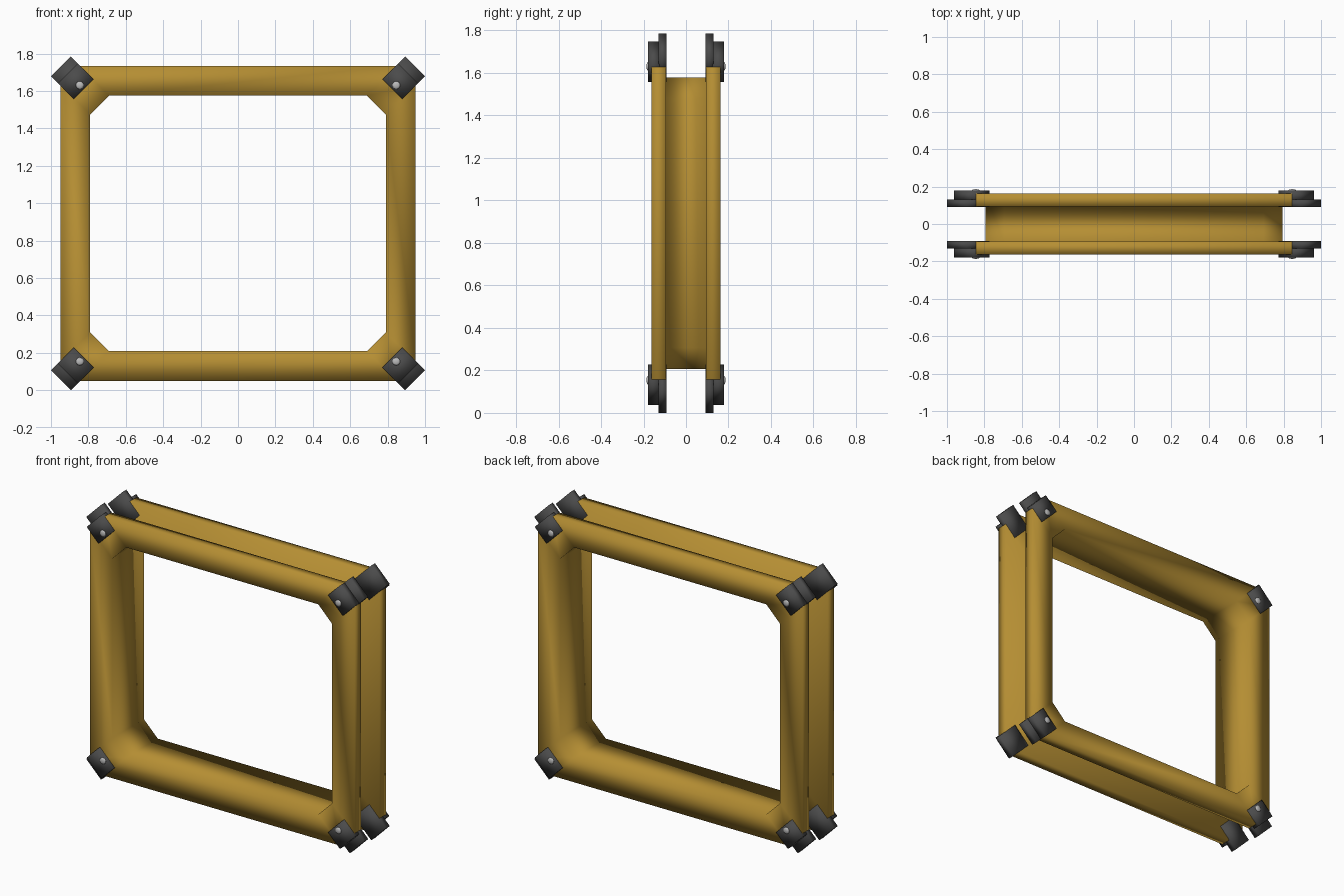
import bpy, bmesh
from math import pi, sqrt
from mathutils import Matrix, Vector

cube = bpy.data.objects.get("Cube")
if cube:
    bpy.data.objects.remove(cube, do_unlink=True)


def material(name, rgb, roughness):
    m = bpy.data.materials.new(name)
    m.use_nodes = True
    m.diffuse_color = (*rgb, 1)
    shader = m.node_tree.nodes["Principled BSDF"]
    shader.inputs["Base Color"].default_value = (*rgb, 1)
    shader.inputs["Roughness"].default_value = roughness
    return m


gold = material("ochre paint", (0.46, 0.27, 0.033), 0.6)
dark = material("dark grey", (0.07, 0.07, 0.07), 0.6)
steel = material("light steel", (0.5, 0.5, 0.5), 0.5)


def finish(bm, name, mat):
    bmesh.ops.recalc_face_normals(bm, faces=bm.faces)
    for f in bm.faces:
        f.smooth = True
    mesh = bpy.data.meshes.new(name)
    bm.to_mesh(mesh)
    bm.free()
    mesh.materials.append(mat)
    ob = bpy.data.objects.new(name, mesh)
    bpy.context.collection.objects.link(ob)
    return ob


MID = 0.8925              # height of the frame's centre
HALF_X, HALF_Z = 0.95, 0.8425
DEPTH, GAP = 0.162, 0.094  # outer and inner faces of the flanges
BAR, CUT = 0.16, 0.10      # bar width and corner chamfer


def octagon(out):
    """Chamfered rectangle; out = 0 at the opening, 1 at the outer rim."""
    x = HALF_X - BAR * (1 - out)
    z = HALF_Z - BAR * (1 - out)
    quarter = [(x, z - CUT), (x - CUT, z)]
    pts = quarter + [(-a, b) for a, b in reversed(quarter)]
    return pts + [(-a, -b) for a, b in pts]


# Frame: a channel section swept round a chamfered rectangle
FLOOR = 0.02
section = [(1, -DEPTH), (0, -DEPTH), (0, DEPTH), (1, DEPTH),
           (1, GAP), (FLOOR, GAP), (FLOOR, -GAP), (1, -GAP)]
bm = bmesh.new()
rings = [[bm.verts.new((x, y, z + MID)) for x, z in octagon(out)] for out, y in section]
for i, ring in enumerate(rings):
    after = rings[(i + 1) % len(rings)]
    for j in range(8):
        k = (j + 1) % 8
        bm.faces.new((ring[j], ring[k], after[k], after[j]))
finish(bm, "channel_frame", gold)


def block(name, corner, inward, along, y_side, r, y, half, mat):
    """Box set diagonally at a corner: r runs towards the frame's centre."""
    bm = bmesh.new()
    bmesh.ops.create_cube(bm, size=1)
    for v in bm.verts:
        c = v.co.copy()
        v.co = (corner + inward * (sum(r) / 2 + c.x * (r[1] - r[0]))
                + along * (c.z * half * 2))
        v.co.y = y_side * (sum(y) / 2 + c.y * (y[1] - y[0]))
    return finish(bm, name, mat)


# Corner clips: a tab through the flange, a cap over it, and a rivet
for sx, h in ((-1, "right"), (1, "left")):
    for sz, v in ((-1, "lower"), (1, "upper")):
        corner = Vector((sx * HALF_X, 0, MID + sz * HALF_Z))
        inward = Vector((-sx, 0, -sz)) / sqrt(2)
        along = Vector((sx, 0, -sz)) / sqrt(2)
        for sy, d in ((-1, "front"), (1, "back")):
            tag = f"{d}_{v}_{h}"
            block("clip_tab_" + tag, corner, inward, along, sy,
                  (0.005, 0.176), (0.091, 0.13), 0.075, dark)
            block("clip_cap_" + tag, corner, inward, along, sy,
                  (0.057, 0.177), (0.125, 0.178), 0.075, dark)
            spot = corner + inward * 0.147
            spot.y = sy * 0.178
            bm = bmesh.new()
            bmesh.ops.create_uvsphere(
                bm, u_segments=16, v_segments=8, radius=0.021,
                matrix=Matrix.Translation(spot) @ Matrix.Diagonal((1, 0.4, 1, 1))
                @ Matrix.Rotation(pi / 2, 4, "X"))
            finish(bm, "rivet_" + tag, steel)
